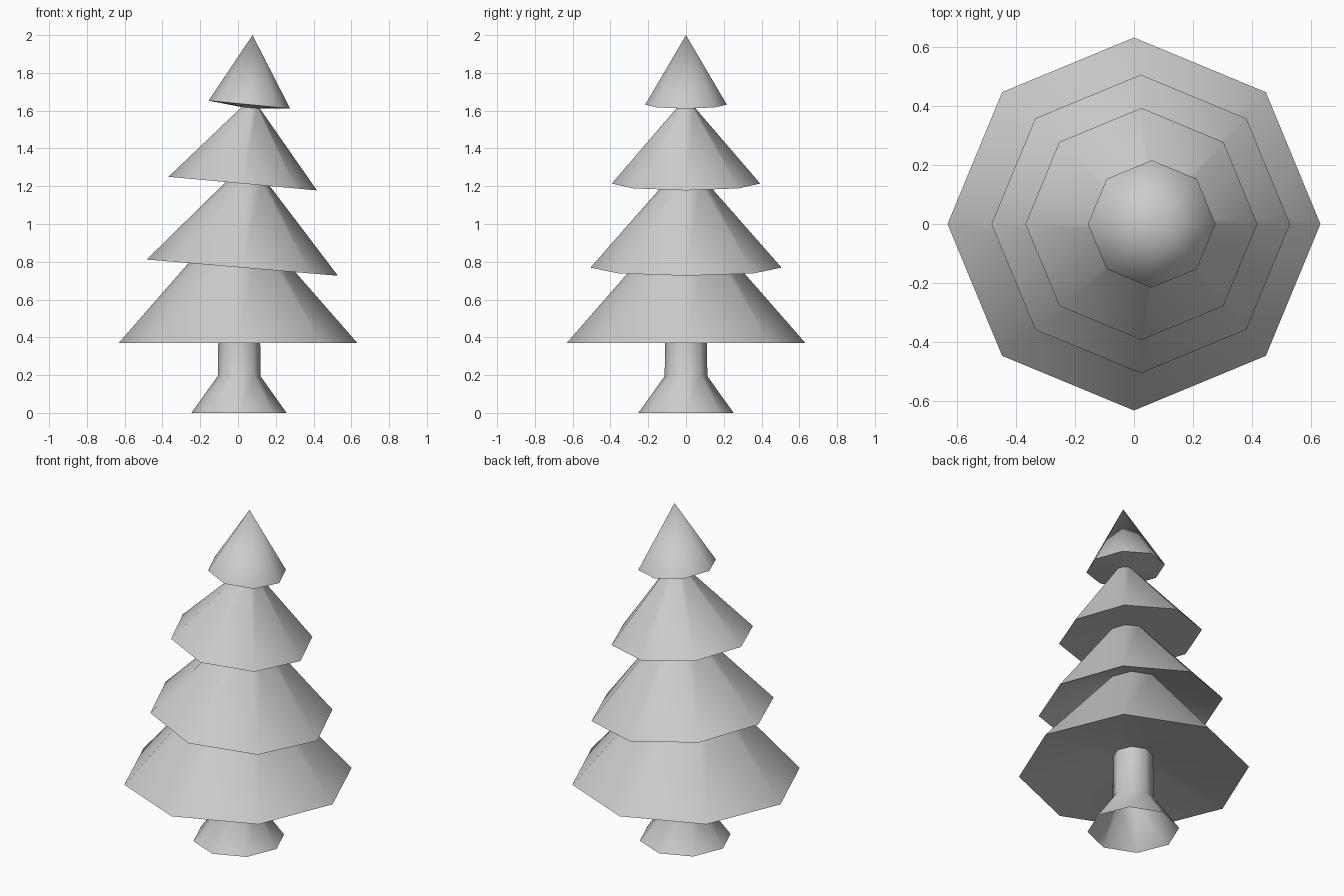
import bpy, bmesh, math

if "Cube" in bpy.data.objects:
    bpy.data.objects.remove(bpy.data.objects["Cube"])

SIDES = 8


def ring(bm, cx, z, radius, drop=0.0):
    """Octagon with corners on the axes; drop tilts it down towards +x."""
    verts = []
    for i in range(SIDES):
        a = 2 * math.pi * i / SIDES
        c, s = math.cos(a), math.sin(a)
        verts.append(bm.verts.new((cx + radius * c, radius * s, z - drop * c)))
    return verts


def loft(name, rings, tip=None):
    """Skin a stack of octagons, optionally closed by a pointed tip."""
    bm = bmesh.new()
    loops = [ring(bm, *r) for r in rings]
    for low, high in zip(loops, loops[1:]):
        for i in range(SIDES):
            j = (i + 1) % SIDES
            bm.faces.new((low[i], low[j], high[j], high[i]))
    if tip:
        top = bm.verts.new(tip)
        for i in range(SIDES):
            bm.faces.new((loops[-1][i], loops[-1][(i + 1) % SIDES], top))
    mesh = bpy.data.meshes.new(name)
    bm.to_mesh(mesh)
    bm.free()
    obj = bpy.data.objects.new(name, mesh)
    bpy.context.collection.objects.link(obj)
    bpy.ops.object.select_all(action='DESELECT')
    obj.select_set(True)
    bpy.context.view_layer.objects.active = obj
    bpy.ops.object.shade_smooth_by_angle(angle=math.radians(60))


# Necks where each part meets the hollow underside of the tier above
trunk_neck = (0.007, 0.464, 0.11)
necks = [(0.0, 0.915, 0.155), (0.052, 1.225, 0.105, 0.009), (0.068, 1.615, 0.048, 0.004)]

# Trunk: flared open foot and straight stem
loft("trunk", [(0.005, 0.0, 0.252), (0.006, 0.195, 0.113), trunk_neck])

# Foliage tiers: underside from the neck below out to the rim, then up
loft("foliage_bottom", [trunk_neck, (0.0, 0.37, 0.632), necks[0]])
loft("foliage_lower", [necks[0], (0.023, 0.769, 0.506, 0.043), necks[1]])
loft("foliage_upper", [necks[1], (0.025, 1.214, 0.393, 0.036), necks[2]])
loft("foliage_top", [necks[2], (0.06, 1.632, 0.216, 0.021)], tip=(0.077, 0, 2.0))
